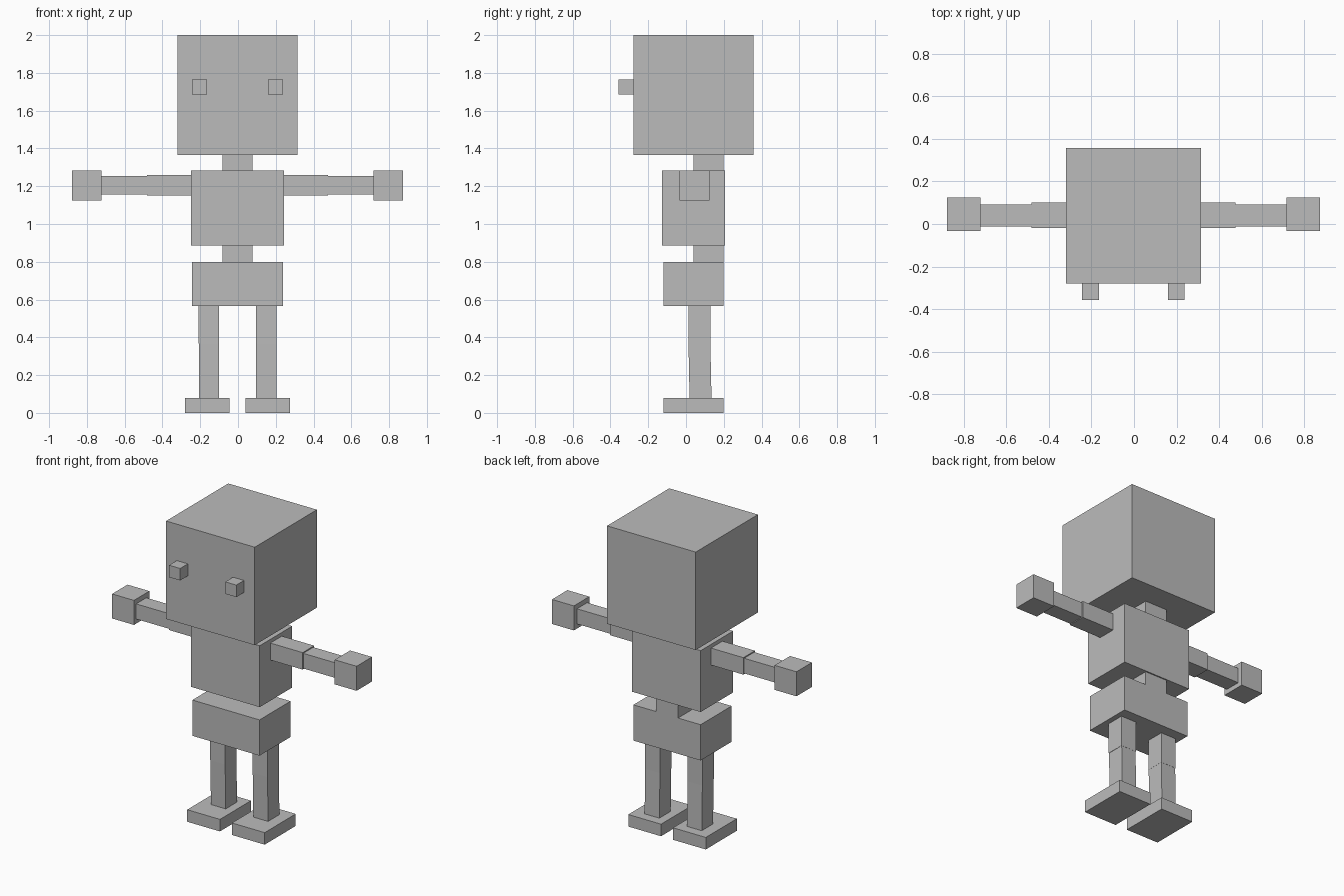
import bpy
import bmesh

if "Cube" in bpy.data.objects:
    bpy.data.objects.remove(bpy.data.objects["Cube"])

CX = -0.0025  # symmetry plane of the figure

grey = bpy.data.materials.new("plain grey")
grey.diffuse_color = (0.5, 0.5, 0.5, 1)
grey.use_nodes = True
grey.node_tree.nodes["Principled BSDF"].inputs["Base Color"].default_value = grey.diffuse_color


def box(name, x, y, z, lean=0.0):
    """Box from (min, max) ranges; lean shifts the bottom edge along y."""
    bm = bmesh.new()
    bmesh.ops.create_cube(bm, size=1)
    for v in bm.verts:
        low = v.co.z < 0
        v.co = [r[0] + (c + 0.5) * (r[1] - r[0]) for c, r in zip(v.co, (x, y, z))]
        if low:
            v.co.y += lean
    mesh = bpy.data.meshes.new(name)
    bm.to_mesh(mesh)
    bm.free()
    mesh.materials.append(grey)
    obj = bpy.data.objects.new(name, mesh)
    bpy.context.collection.objects.link(obj)


def centre(name, half, y, z):
    box(name, (CX - half, CX + half), y, z)


def pair(name, x, y, z, lean=0.0):
    """Matching boxes on both sides; x is the distance from the centre."""
    box("right_" + name, (CX + x[0], CX + x[1]), y, z, lean)
    box("left_" + name, (CX - x[1], CX - x[0]), y, z, lean)


# Head, torso and the blocks joining them
centre("head", 0.318, (-0.279, 0.358), (1.365, 2.0))
centre("neck", 0.079, (0.04, 0.198), (1.284, 1.365))
centre("torso", 0.247, (-0.127, 0.206), (0.886, 1.284))
centre("waist", 0.079, (0.04, 0.198), (0.799, 0.886))
centre("pelvis", 0.241, (-0.12, 0.198), (0.567, 0.799))

# Protruding eyes
pair("eye", (0.162, 0.241), (-0.358, -0.279), (1.686, 1.764))

# Arms held straight out
pair("upper_arm", (0.247, 0.479), (-0.018, 0.1), (1.15, 1.26))
pair("forearm", (0.479, 0.72), (-0.012, 0.092), (1.155, 1.253))
pair("hand", (0.72, 0.877), (-0.034, 0.124), (1.125, 1.284))

# Legs, with the shins leaning slightly back
pair("thigh", (0.098, 0.207), (0.012, 0.13), (0.368, 0.567))
pair("shin", (0.099, 0.205), (0.013, 0.129), (0.078, 0.368), 0.006)
pair("foot", (0.043, 0.278), (-0.12, 0.198), (0.0, 0.078))
